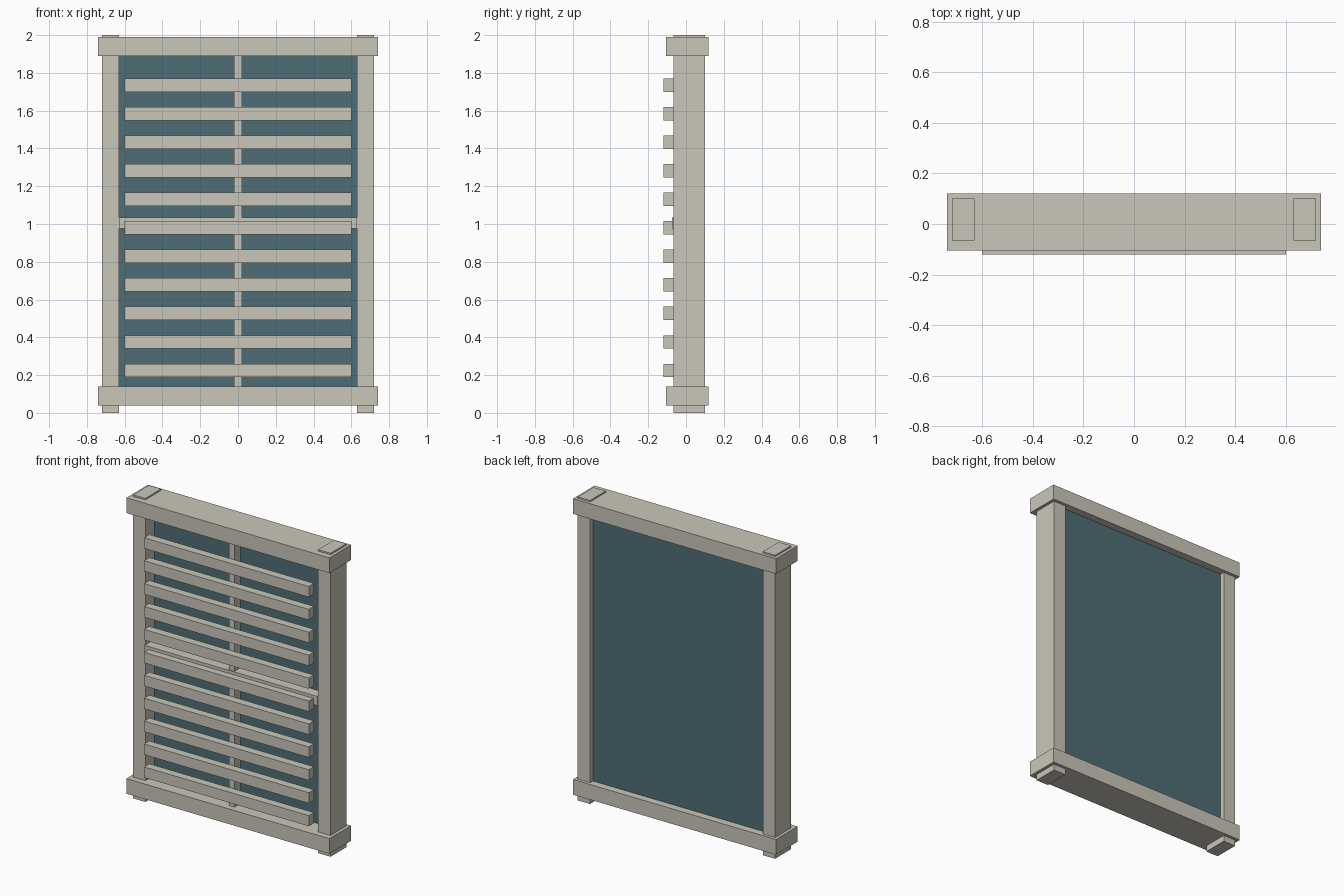
import bpy

old = bpy.data.objects.get("Cube")
if old:
    bpy.data.objects.remove(old, do_unlink=True)


def make_material(name, rgb):
    mat = bpy.data.materials.new(name)
    mat.use_nodes = True
    color = (*rgb, 1.0)
    mat.diffuse_color = color
    mat.node_tree.nodes["Principled BSDF"].inputs["Base Color"].default_value = color
    return mat


def box(name, x, y, z, mat):
    """Box from (min, max) ranges along each axis."""
    spans = (x, y, z)
    bpy.ops.mesh.primitive_cube_add(size=1, location=[(a + b) / 2 for a, b in spans])
    obj = bpy.context.object
    obj.name = name
    obj.scale = [b - a for a, b in spans]
    bpy.ops.object.transform_apply(location=False, rotation=False, scale=True)
    obj.data.materials.append(mat)
    return obj


paint = make_material("warm grey paint", (0.59, 0.565, 0.49))
glass = make_material("teal glass", (0.078, 0.155, 0.18))

# Side posts, poking slightly past both rails
box("right_post", (-0.72, -0.63), (-0.065, 0.10), (0, 2), paint)
box("left_post", (0.63, 0.72), (-0.065, 0.10), (0, 2), paint)

# Top and bottom rails
for name, z in (("bottom_rail", 0.04), ("top_rail", 1.89)):
    box(name, (-0.74, 0.74), (-0.105, 0.12), (z, z + 0.10), paint)

# Glass pane set between the posts
box("glass_pane", (-0.63, 0.63), (0.03, 0.07), (0.14, 1.89), glass)

# Glazing bars behind the slats
box("middle_bar", (-0.63, 0.63), (-0.073, 0.0), (0.975, 1.035), paint)
box("centre_bar", (-0.02, 0.02), (-0.066, 0.0), (0.14, 1.89), paint)

# Shutter slats
for i in range(11):
    z = 0.225 + i * 0.151
    box(f"slat_{i + 1}", (-0.60, 0.60), (-0.12, -0.066), (z - 0.035, z + 0.035), paint)
